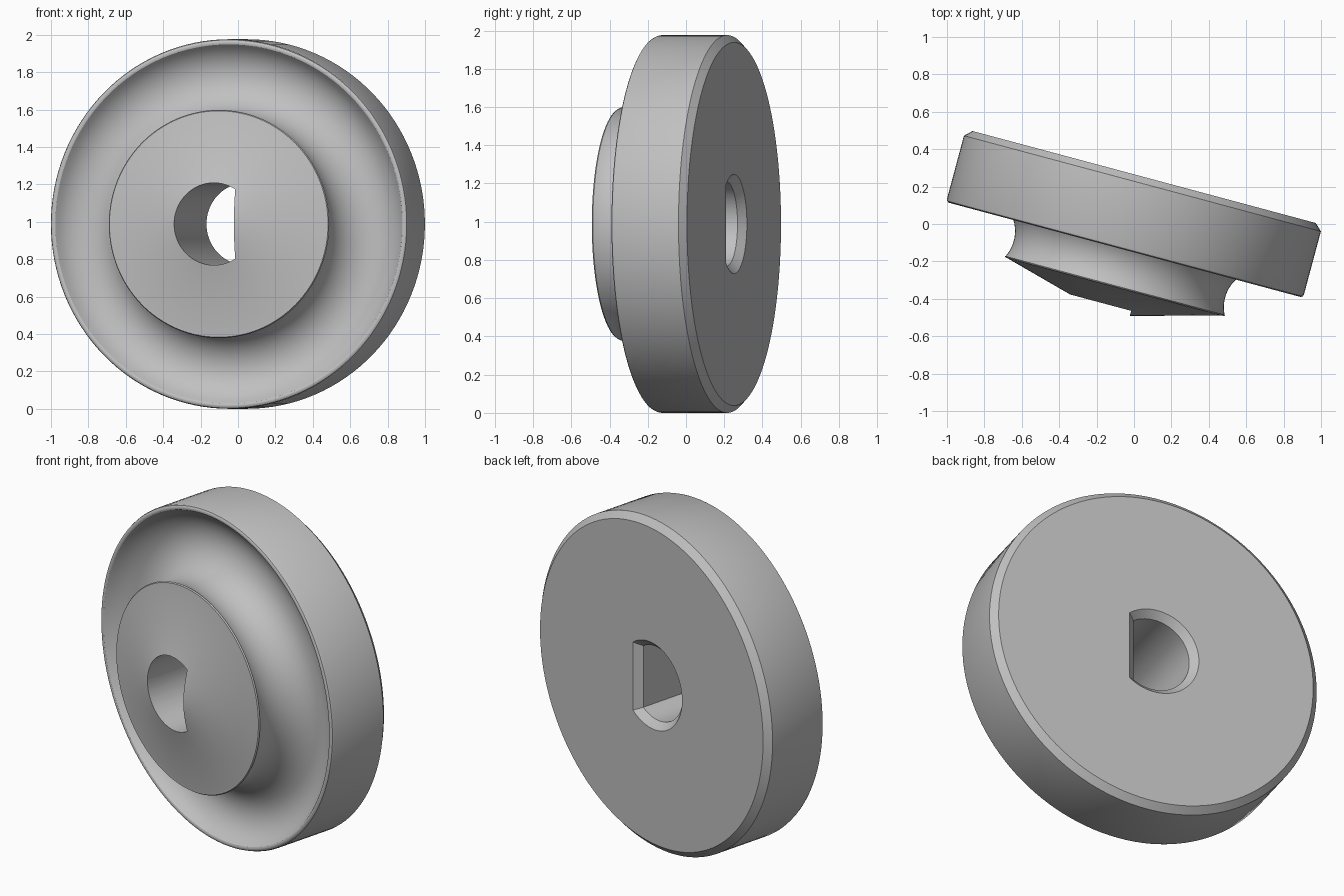
import bpy, bmesh, math

cube = bpy.data.objects.get("Cube")
if cube:
    bpy.data.objects.remove(cube, do_unlink=True)

SEGMENTS = 128
RIM = 0.988
BACK = 0.26
TILT = math.radians(-15)


def make_object(name, bm):
    bmesh.ops.recalc_face_normals(bm, faces=bm.faces)
    mesh = bpy.data.meshes.new(name)
    bm.to_mesh(mesh)
    bm.free()
    obj = bpy.data.objects.new(name, mesh)
    bpy.context.collection.objects.link(obj)
    obj.rotation_euler.z = TILT
    obj.location = (-0.013, 0, RIM)
    return obj


def arc(cx, cy, radius, start, end, steps):
    angles = [math.radians(start + (end - start) * i / steps) for i in range(steps + 1)]
    return [(cx + radius * math.cos(a), cy + radius * math.sin(a)) for a in angles]


# Wheel profile: radius and depth, from the cone tip round to the back centre
profile = [(0, -0.508), (0.596, -0.348)]
profile += [(0.605, -0.348), (0.61, -0.341)]
profile += arc(0.788, -0.25, 0.203, 207, 38, 28)
profile += [(0.96, -0.14), (0.968, -0.143), (0.976, -0.142), (0.984, -0.137)]
profile += [(RIM, -0.127), (RIM, 0.224), (0.95, BACK), (0, BACK)]

bm = bmesh.new()
verts = [bm.verts.new((r, depth, 0)) for r, depth in profile]
edges = [bm.edges.new(pair) for pair in zip(verts, verts[1:])]
bmesh.ops.spin(bm, geom=verts + edges, cent=(0, 0, 0), axis=(0, 1, 0),
               angle=math.tau, steps=SEGMENTS)
bmesh.ops.remove_doubles(bm, verts=bm.verts, dist=0.0001)
wheel = make_object("wheel", bm)

# D-shaped bore cutter, widening at the back to cut the chamfer
bm = bmesh.new()
rings = []
for depth, grow in ((-0.7, 0), (BACK - 0.04, 0), (BACK + 0.04, 0.08)):
    radius, flat = 0.22 + grow, 0.118 + grow
    half = math.degrees(math.acos(flat / radius))
    points = arc(0, 0, radius, half, 360 - half, 64)
    rings.append([bm.verts.new((x, depth, z)) for x, z in points])
for lower, upper in zip(rings, rings[1:]):
    for i in range(len(lower)):
        bm.faces.new((lower[i - 1], lower[i], upper[i], upper[i - 1]))
bm.faces.new(rings[0])
bm.faces.new(rings[-1])
cutter = make_object("bore_cutter", bm)

# Cut the bore and drop the cutter
cut = wheel.modifiers.new("bore", 'BOOLEAN')
cut.operation = 'DIFFERENCE'
cut.solver = 'EXACT'
cut.object = cutter
bpy.ops.object.select_all(action='DESELECT')
wheel.select_set(True)
bpy.context.view_layer.objects.active = wheel
bpy.ops.object.modifier_apply(modifier=cut.name)
bpy.data.objects.remove(cutter, do_unlink=True)

# Single grey finish
grey = bpy.data.materials.new("plain_grey")
grey.use_nodes = True
colour = (0.53, 0.53, 0.53, 1)
grey.diffuse_color = colour
grey.node_tree.nodes["Principled BSDF"].inputs["Base Color"].default_value = colour
wheel.data.materials.clear()
wheel.data.materials.append(grey)
bpy.ops.object.shade_smooth_by_angle(angle=math.radians(30))
